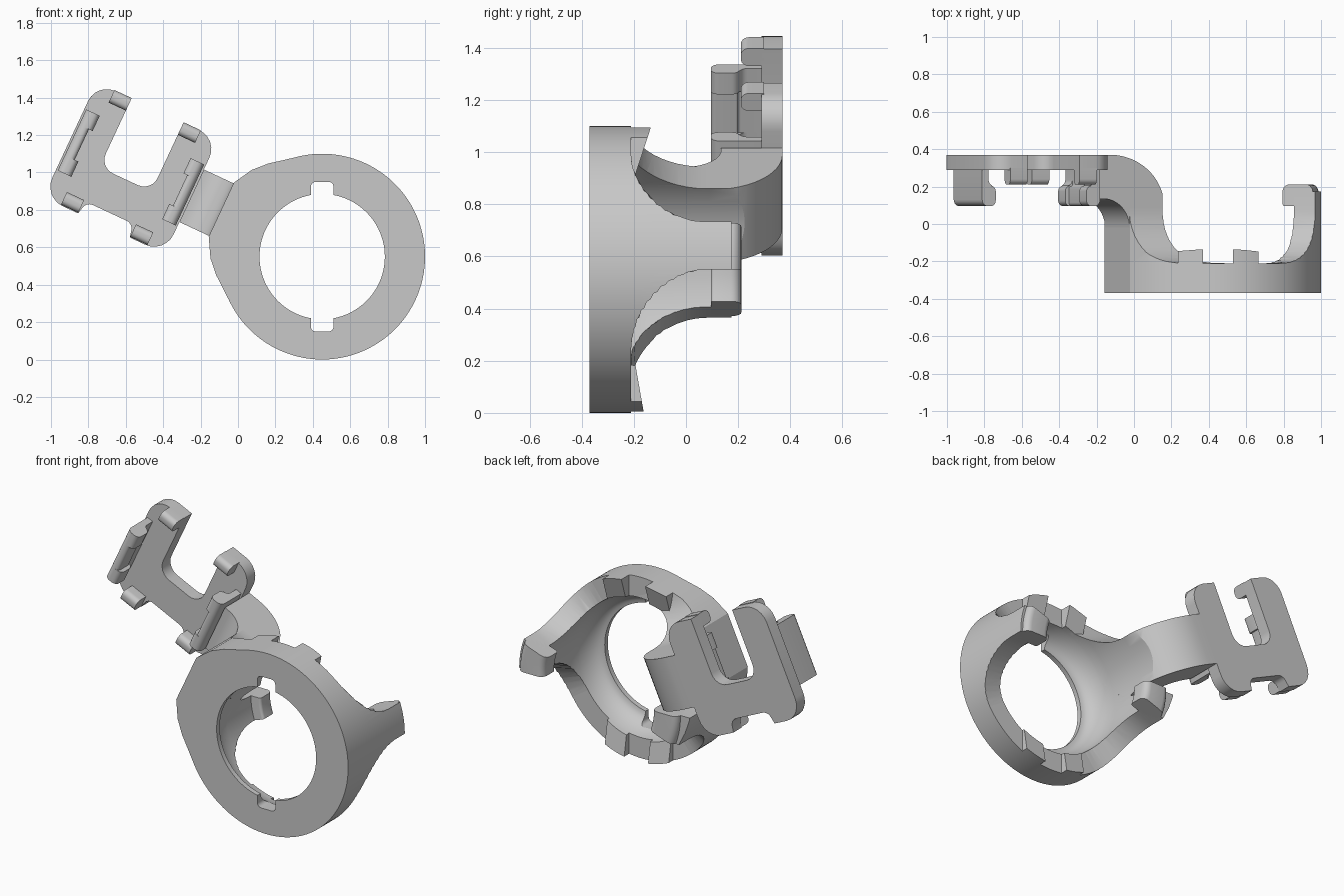
import bpy, bmesh, math
from mathutils import Vector

if "Cube" in bpy.data.objects:
    bpy.data.objects.remove(bpy.data.objects["Cube"], do_unlink=True)

grey = bpy.data.materials.new("plain_grey")
grey.use_nodes = True
COLOUR = (0.58, 0.58, 0.58, 1)
grey.diffuse_color = COLOUR
grey.node_tree.nodes["Principled BSDF"].inputs["Base Color"].default_value = COLOUR

CX, CZ, R, BORE = 0.45, 0.55, 0.55, 0.43
TILT = math.radians(25)
MID = 1.128          # bracket centre along the arm


def ring_frame(dx, dz, y):
    return Vector((CX + dx, y, CZ + dz))


def arm_frame(p, q, y):
    c, s = math.cos(TILT), math.sin(TILT)
    return ring_frame(-c * p + s * q, s * p + c * q, y)


def polar_frame(r, degrees, y):
    a = math.radians(degrees)
    return ring_frame(r * math.cos(a), r * math.sin(a), y)


def make(name, rings):
    """Closed solid from a stack of equal-length point loops."""
    bm = bmesh.new()
    rows = [[bm.verts.new(v) for v in ring] for ring in rings]
    n = len(rows[0])
    bm.faces.new(rows[0])
    bm.faces.new(rows[-1])
    for low, high in zip(rows, rows[1:]):
        for i in range(n):
            j = (i + 1) % n
            bm.faces.new((low[i], low[j], high[j], high[i]))
    bmesh.ops.recalc_face_normals(bm, faces=bm.faces)
    mesh = bpy.data.meshes.new(name)
    bm.to_mesh(mesh)
    bm.free()
    mesh.materials.append(grey)
    ob = bpy.data.objects.new(name, mesh)
    bpy.context.collection.objects.link(ob)
    return ob


def prism(name, pts, lo, hi, place):
    """Extrude a closed outline; place(a, b, depth) gives the 3D point."""
    return make(name, [[place(a, b, d) for a, b in pts] for d in (lo, hi)])


def cut(ob, other, operation="DIFFERENCE"):
    mod = ob.modifiers.new("cut", "BOOLEAN")
    mod.operation, mod.solver, mod.object = operation, "EXACT", other
    bpy.context.view_layer.objects.active = ob
    bpy.ops.object.modifier_apply(modifier=mod.name)


def arc(cx, cy, rx, ry, a0, a1, n=12):
    return [(cx + rx * math.cos(math.radians(a0 + (a1 - a0) * i / n)),
             cy + ry * math.sin(math.radians(a0 + (a1 - a0) * i / n))) for i in range(n + 1)]


def rounded(corners, n=6):
    """Outline from (x, y, radius) corners, each rounded by a fillet."""
    out = []
    for i, (x, y, r) in enumerate(corners):
        c = Vector((x, y))
        if not r:
            out.append((x, y))
            continue
        a = (Vector(corners[i - 1][:2]) - c).normalized()
        b = (Vector(corners[(i + 1) % len(corners)][:2]) - c).normalized()
        half = a.angle(b) / 2
        centre = c + (a + b).normalized() * r / math.sin(half)
        t0, t1 = c + a * r / math.tan(half) - centre, c + b * r / math.tan(half) - centre
        sweep = t0.angle_signed(t1)
        start = math.atan2(t0.y, t0.x)
        for k in range(n + 1):
            ang = start - sweep * k / n
            out.append((centre.x + r * math.cos(ang), centre.y + r * math.sin(ang)))
    return out


def flare(half, spread, top):
    """Upright wall outline that flares out concavely where it meets the rim."""
    side = arc(0.08, half + spread, 0.29, spread, 180, 270) + [(top, half)]
    return side + [(y, -w) for y, w in reversed(side)]


# Cutters: outer envelope with a swelling at the arm, and the bowl-shaped bore
swell = [(42, 0.558), (35, 0.575), (26, 0.597), (15, 0.616)]
swell = [(r * math.cos(math.radians(a)), r * math.sin(math.radians(a))) for a, r in swell]
outline = arc(0, 0, R, R, 50, 310, 110) + [(p, -q) for p, q in swell] + swell[::-1]
envelope = prism("envelope", outline, -0.5, 0.5, arm_frame)
bowl = [(0.335, -0.5)] + arc(0.335, -0.15, BORE - 0.335, 0.19, -90, 0, 8) + [(BORE, 0.6)]
bore = make("bore", [[ring_frame(x, z, y) for x, z in arc(0, 0, r, r, 0, 356.25, 95)]
                     for r, y in bowl])

# Ring with its key slots
ring = prism("ring", outline, -0.37, -0.21, arm_frame)
cut(ring, bore)
slot = rounded([(-0.06, -0.4, 0.025), (-0.06, 0.4, 0.025), (0.06, 0.4, 0.025), (0.06, -0.4, 0.025)])
key = prism("key", slot, -0.5, 0.3, ring_frame)
cut(ring, key)

# Two opposite tabs with inward lips, each spanning a short sector
walls = []
lip = rounded([(0.365, 0.095, 0.015), (0.365, 0.212, 0.04), (0.55, 0.212, 0.04), (0.515, 0.095, 0)])
SPAN = 19.5
for side, start in (("left", 0), ("right", 180)):
    centre = start + SPAN / 2
    walls.append(prism(f"{side}_tab", flare(SPAN / 2, 33, 0.175), 0.25, 0.9,
                       lambda y, w, r: polar_frame(r, centre + w, y)))
    make(f"{side}_tab_lip", [[polar_frame(r, start + SPAN * k / 6, y) for r, y in lip]
                             for k in range(7)])

# Arm wall and rim teeth
walls.append(prism("arm_wall", flare(0.155, 0.245, 0.09), 0.1, 0.8,
                   lambda y, w, d: arm_frame(d, w, y)))
for up, tip, place in ((1, -0.13, "top"), (-1, -0.16, "bottom")):
    for sx, side in ((1, "left"), (-1, "right")):
        walls.append(prism(f"{place}_{side}_tooth",
                           [(0.36, -0.212), (0.36, -0.195), (0.56, tip), (0.56, -0.212)],
                           0.08 * sx, 0.215 * sx, lambda w, y, d: ring_frame(d, up * w, y)))
for wall in walls:
    cut(wall, envelope, "INTERSECT")
    cut(wall, bore)

# Curved arm from the wall to the bracket
bend = (arc(0.71, 0.09, 0.32, 0.28, 180, 90) + [(0.77, 0.37), (0.77, 0.135)]
        + arc(0.75, -0.02, 0.155, 0.155, 90, 180) + [(0.59, -0.02), (0.59, 0.088), (0.39, 0.088)])
arm = prism("arm", bend, -0.155, 0.155, lambda p, y, d: arm_frame(p, d, y))
cut(arm, bore)
for helper in (envelope, bore, key):
    bpy.data.objects.remove(helper, do_unlink=True)

# U-shaped bracket plate, mirrored about its centre line
half_plate = [(0.153, -0.07, 0.08), (0.153, 0.335, 0), (0.358, 0.335, 0.11),
              (0.358, -0.342, 0.115), (0.153, -0.342, 0), (0.135, -0.268, 0.045)]
corners = half_plate + [(-a, b, r) for a, b, r in reversed(half_plate)]
prism("bracket_plate", rounded(corners), 0.29, 0.37, lambda a, b, d: arm_frame(MID + a, b, d))

# Gripping claws around the bracket
tip_shape = rounded([(0.264, 0.21, 0.03), (0.264, 0.3, 0), (0.338, 0.3, 0), (0.338, 0.21, 0.03)])
hook = rounded([(0.31, 0.30, 0), (0.31, 0.205, 0.03), (0.268, 0.205, 0.03), (0.268, 0.095, 0.03),
                (0.348, 0.095, 0.035), (0.348, 0.30, 0)])
stem = rounded([(0.31, 0.30, 0), (0.31, 0.20, 0.01), (0.29, 0.20, 0.01), (0.29, 0.095, 0.02),
                (0.348, 0.095, 0.035), (0.348, 0.30, 0)])
for sp, side in ((1, "right"), (-1, "left")):
    for sq, end in ((1, "upper"), (-1, "lower")):
        prism(f"{side}_{end}_tip_claw", tip_shape, 0.153 * sp, 0.255 * sp,
              lambda q, y, d: arm_frame(MID + d, sq * q, y))
        prism(f"{side}_{end}_side_claw", hook, 0.09 * sq, 0.18 * sq,
              lambda p, y, d: arm_frame(MID + sp * p, d, y))
    prism(f"{side}_claw_bridge", stem, -0.09, 0.09,
          lambda p, y, d: arm_frame(MID + sp * p, d, y))

# Smooth curved surfaces, keep the edges crisp
bpy.ops.object.select_all(action="DESELECT")
for ob in bpy.context.collection.objects:
    if ob.type == "MESH" and grey.name in ob.data.materials:
        ob.select_set(True)
        bpy.context.view_layer.objects.active = ob
bpy.ops.object.shade_smooth_by_angle(angle=math.radians(28))
